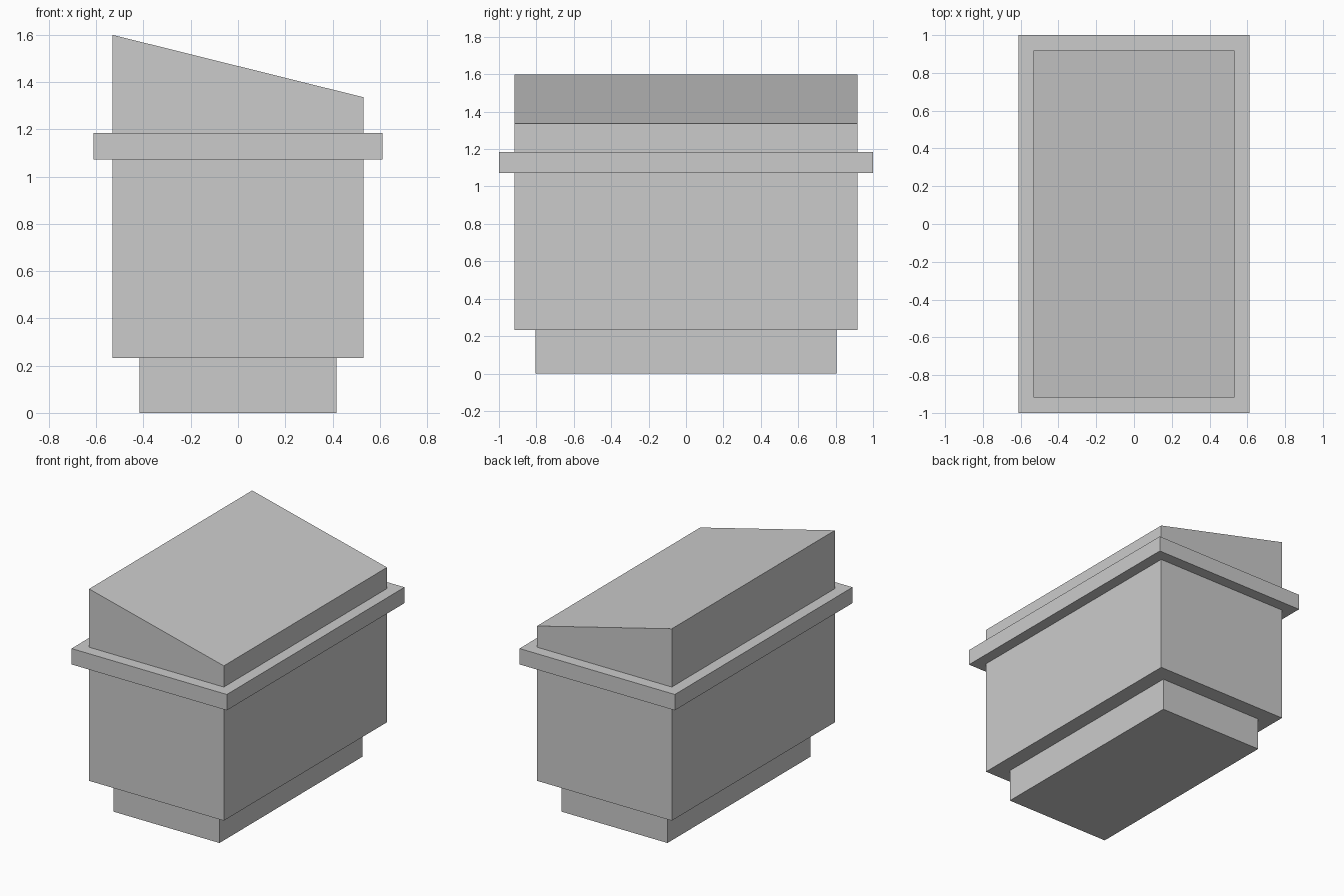
import bpy
import bmesh

if "Cube" in bpy.data.objects:
    bpy.data.objects.remove(bpy.data.objects["Cube"])


def extrude_profile(name, profile, half_depth):
    """Solid made from an x-z profile extruded along y, centred on y = 0."""
    bm = bmesh.new()
    face = bm.faces.new([bm.verts.new((x, -half_depth, z)) for x, z in profile])
    result = bmesh.ops.extrude_face_region(bm, geom=[face])
    verts = [v for v in result["geom"] if isinstance(v, bmesh.types.BMVert)]
    bmesh.ops.translate(bm, verts=verts, vec=(0, 2 * half_depth, 0))
    bmesh.ops.recalc_face_normals(bm, faces=bm.faces)
    mesh = bpy.data.meshes.new(name)
    bm.to_mesh(mesh)
    bm.free()
    obj = bpy.data.objects.new(name, mesh)
    bpy.context.collection.objects.link(obj)
    return obj


def block(name, half_width, half_depth, z0, z1, z1_right=None):
    """Box whose top may slope down to z1_right on the +x side."""
    right = z1 if z1_right is None else z1_right
    profile = [(-half_width, z0), (half_width, z0), (half_width, right), (-half_width, z1)]
    return extrude_profile(name, profile, half_depth)


# Recessed plinth
block("base_plinth", 0.417, 0.804, 0.0, 0.233)

# Main body with sloping top
block("body", 0.531, 0.918, 0.233, 1.60, 1.336)

# Projecting band around the body
block("rim_band", 0.612, 1.0, 1.072, 1.185)
